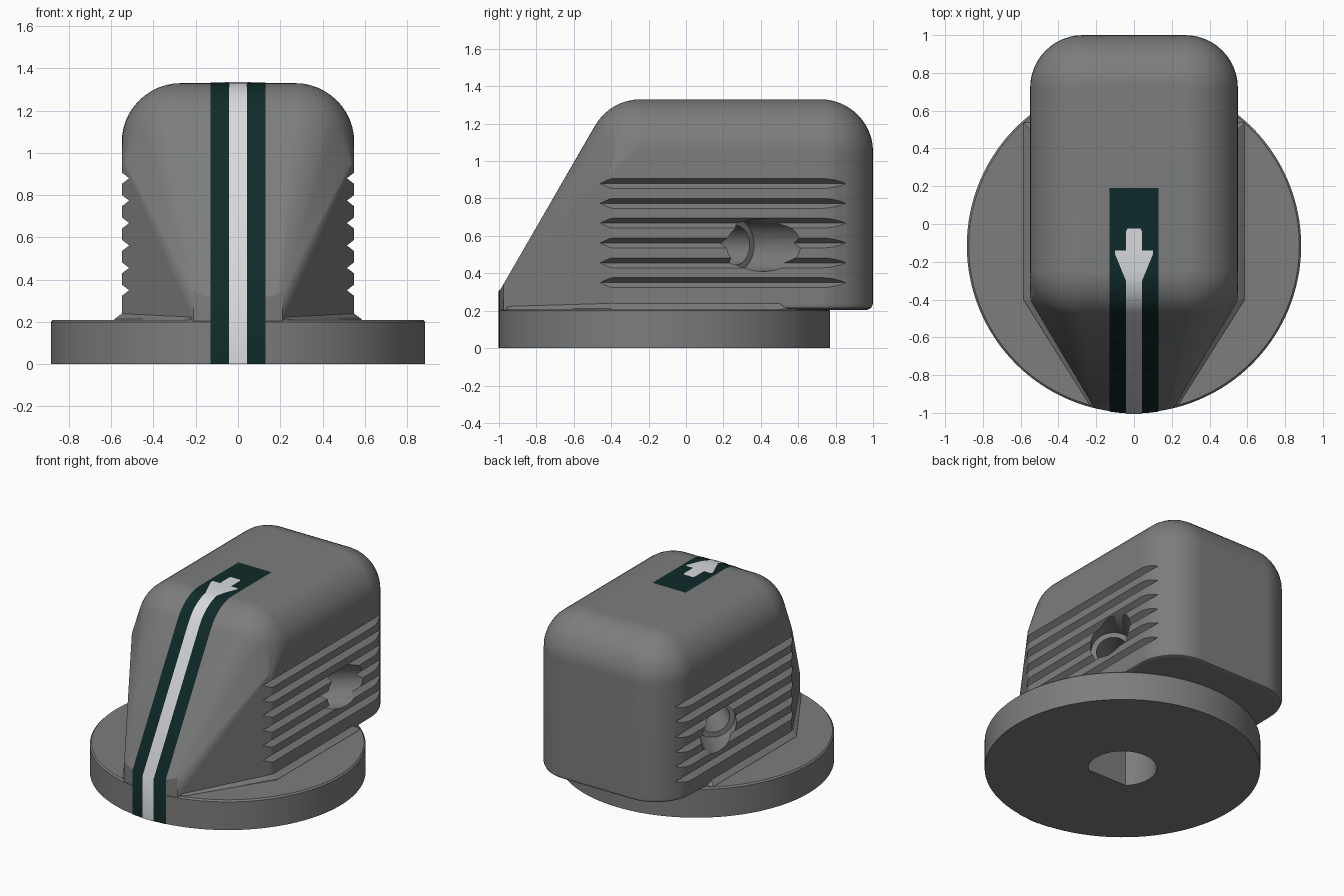
import bpy, bmesh, math
from mathutils import Vector

if "Cube" in bpy.data.objects:
    bpy.data.objects.remove(bpy.data.objects["Cube"])

# Colours
def material(name, rgb):
    m = bpy.data.materials.new(name)
    m.diffuse_color = (*rgb, 1)
    m.use_nodes = True
    m.node_tree.nodes["Principled BSDF"].inputs["Base Color"].default_value = m.diffuse_color
    return m

GREY = material("grey plastic", (0.2, 0.205, 0.202))
DARK = material("dark green", (0.005, 0.023, 0.023))
WHITE = material("off white", (0.68, 0.69, 0.71))

R, DY = 0.885, -0.115          # base disc radius and centre y
W, F, TOP, BOT = 0.55, 0.28, 1.33, 0.205  # half width, fillet, heights
SLOPE = math.tan(math.radians(60))


def make(name, bm, mat):
    me = bpy.data.meshes.new(name)
    bm.to_mesh(me)
    bm.free()
    me.materials.append(mat)
    ob = bpy.data.objects.new(name, me)
    bpy.context.collection.objects.link(ob)
    return ob


def hull(name, pts):
    """Solid wrapped around a set of points."""
    bm = bmesh.new()
    for p in pts:
        bm.verts.new(p)
    bmesh.ops.remove_doubles(bm, verts=bm.verts[:], dist=1e-4)
    bmesh.ops.convex_hull(bm, input=bm.verts[:])
    loose = [v for v in bm.verts if not v.link_faces]
    bmesh.ops.delete(bm, geom=loose, context='VERTS')
    bmesh.ops.dissolve_limit(bm, angle_limit=math.radians(0.4),
                             verts=bm.verts[:], edges=bm.edges[:])
    bmesh.ops.recalc_face_normals(bm, faces=bm.faces[:])
    return make(name, bm, GREY)


def ring(x, y, z, r, n=48):
    return [(x + r * math.cos(2 * math.pi * i / n),
             y + r * math.sin(2 * math.pi * i / n), z) for i in range(n)]


def ball(x, y, z, r):
    pts = []
    for i in range(25):
        a = math.radians(-90 + 7.5 * i)
        pts += ring(x, y, z + r * math.sin(a), r * math.cos(a))
    return pts


def rod(name, a, b, r, n=48):
    """Round bar between two points."""
    a, b = Vector(a), Vector(b)
    q = (b - a).to_track_quat('Z', 'Y')
    circle = [q @ Vector(p) for p in ring(0, 0, 0, r, n)]
    return hull(name, [a + c for c in circle] + [b + c for c in circle])


def combine(target, tool, op):
    m = target.modifiers.new("join", 'BOOLEAN')
    m.operation, m.object, m.solver = op, tool, 'EXACT'
    bpy.context.view_layer.objects.active = target
    bpy.ops.object.modifier_apply(modifier=m.name)
    bpy.data.objects.remove(tool)


def rim_y(x):
    return DY - math.sqrt(R * R - x * x)


def slope_z(y):
    return 0.3 + SLOPE * (y + 1)


# Grip body: rounded block with a sloping, tapered nose
y_edge = -1 + (TOP - 0.3) / SLOPE
y_front = y_edge + F * math.tan(math.radians(30))
z_ball = TOP - F
pts = []
for s in (-1, 1):
    pts += ball(s * (W - F), y_front, z_ball, F)
    pts += ball(s * (W - F), 1 - F, z_ball, F)
    pts += ring(s * (W - F), 1 - F, 0.235, F)
    pts += ring(s * (W - F), 1 - F, 0.215, F - 0.01)
    pts += ring(s * (W - F), 1 - F, BOT, F - 0.03)
    for z in (BOT, 0.95):
        pts += ring(s * (W - 0.06), -0.384, z, 0.06)
for i in range(13):
    x = -0.21 + 0.035 * i
    pts += [(x, rim_y(x), BOT), (x, rim_y(x), slope_z(rim_y(x)))]
knob = hull("knob", pts)

# Base disc
disc = hull("base_disc", ring(0, DY, 0, R, 128) + ring(0, DY, 0.2, R, 128)
            + ring(0, DY, 0.21, R - 0.01, 128))
combine(knob, disc, 'UNION')

# Small fillet skirt where the grip meets the disc
pts = []
for off, z in ((0.04, 0.2), (0.035, 0.213), (-0.01, 0.247)):
    for s in (-1, 1):
        pts += [(s * (0.2 + off), -0.955, z), (s * (W + off), -0.4, z),
                (s * (W + off), 0.5 + off, z)]
combine(knob, hull("skirt", pts), 'UNION')

# Finger grooves on both sides
for s in (-1, 1):
    for i in range(6):
        z = 0.35 + 0.106 * i
        pts = [(s * x, y, z + dz) for y in (-0.8, 1.1)
               for x, dz in ((0.515, 0), (0.58, 0.05), (0.58, -0.05))]
        combine(knob, hull("groove_cutter", pts), 'DIFFERENCE')

# D-shaped shaft socket underneath
flat = DY - 0.155
pts = [(x, max(y, flat), z) for h in (-0.1, 0.75)
       for x, y, z in ring(0, DY, h, 0.22) if y > flat - 0.01]
pts += [(s * 0.156, flat, h) for s in (-1, 1) for h in (-0.1, 0.75)]
combine(knob, hull("socket_cutter", pts), 'DIFFERENCE')

# Angled, stepped screw holes
for s in (-1, 1):
    floor = (s * 0.4, 0.265, 0.55)
    combine(knob, rod("screw_head_cutter", floor, (s * 0.75, 0.615, 0.55), 0.14),
            'DIFFERENCE')
    combine(knob, rod("screw_cutter", (s * 0.42, 0.285, 0.55),
                      (s * 0.03, -0.105, 0.55), 0.105), 'DIFFERENCE')


def smooth(ob, angle):
    bpy.ops.object.select_all(action='DESELECT')
    ob.select_set(True)
    bpy.context.view_layer.objects.active = ob
    bpy.ops.object.shade_smooth_by_angle(angle=math.radians(angle))


smooth(knob, 28)
m = knob.modifiers.new("even shading", 'WEIGHTED_NORMAL')
m.keep_sharp = True


# Pointer stripes: thin ribbons following the nose and the top
def ribbon(name, mat, lift, width, top_rows):
    rows = [("rim", 0, width), ("knee", 0, width)]
    for i in range(9):
        a = math.radians(150 - 7.5 * i)
        y = y_front + (F + lift) * math.cos(a)
        if y < top_rows[0][0] - 0.005:
            rows.append((y, z_ball + (F + lift) * math.sin(a), width))
    for y, w in top_rows:
        d = min(0, y - y_front)
        rows.append((y, z_ball + math.sqrt((F + lift) ** 2 - d * d), w))
    bm = bmesh.new()
    grid = []
    for y, z, w in rows:
        line = []
        for k in range(7):
            x = w * (k / 3 - 1)
            yy, zz = y, z
            if y in ("rim", "knee"):
                yy = rim_y(x) - lift
                zz = 0 if y == "rim" else slope_z(yy) + 2 * lift
            line.append(bm.verts.new((x, yy, zz)))
        grid.append(line)
    for a, b in zip(grid, grid[1:]):
        for k in range(6):
            bm.faces.new((a[k], a[k + 1], b[k + 1], b[k]))
    smooth(make(name, bm, mat), 40)


ribbon("pointer_band", DARK, 0.003, 0.13, [(y_front, 0.13), (0.19, 0.13)])
ribbon("pointer_arrow", WHITE, 0.006, 0.043,
       [(-0.30, 0.043), (y_front, 0.066), (-0.16, 0.1), (-0.141, 0.1),
        (-0.14, 0.043), (-0.04, 0.043), (-0.025, 0.035)])
